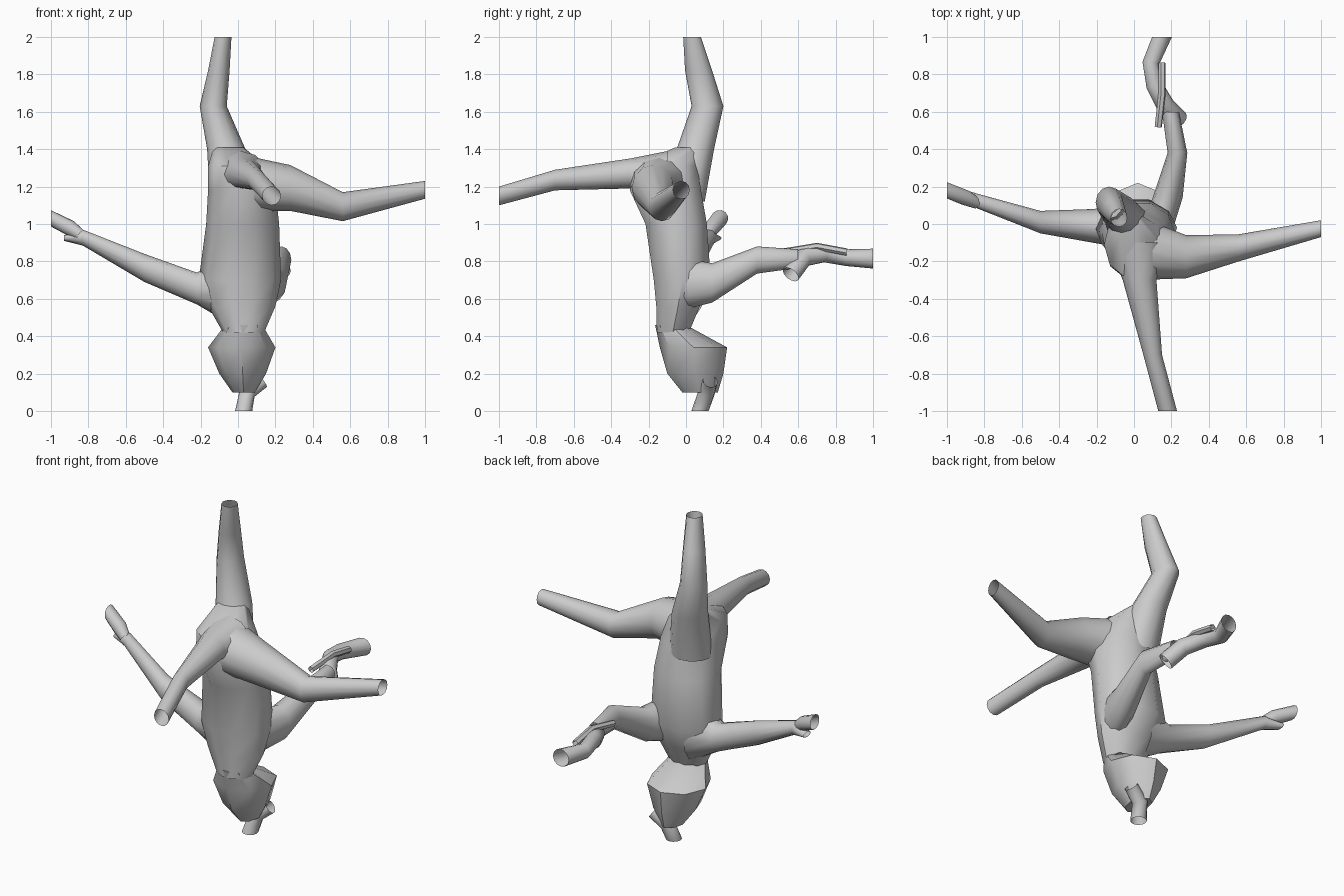
import bpy, bmesh, math
from mathutils import Vector

if "Cube" in bpy.data.objects:
    bpy.data.objects.remove(bpy.data.objects["Cube"])


def finish(name, bm, rings, cap_start, cap_end):
    n = len(rings[0])
    for a, b in zip(rings, rings[1:]):
        for i in range(n):
            bm.faces.new((a[i], a[(i + 1) % n], b[(i + 1) % n], b[i]))
    if cap_start:
        bm.faces.new(rings[0])
    if cap_end:
        bm.faces.new(rings[-1])
    bmesh.ops.recalc_face_normals(bm, faces=bm.faces)
    me = bpy.data.meshes.new(name)
    bm.to_mesh(me)
    bm.free()
    ob = bpy.data.objects.new(name, me)
    bpy.context.collection.objects.link(ob)
    bpy.ops.object.select_all(action='DESELECT')
    ob.select_set(True)
    bpy.context.view_layer.objects.active = ob
    bpy.ops.object.shade_smooth_by_angle(angle=math.radians(45))
    return ob


def loft(name, axis, rows, n=12, cap_start=False, cap_end=False):
    """Elliptical sections across an axis: (position, a0, a1, b0, b1)."""
    bm = bmesh.new()
    a, b = [i for i in range(3) if i != axis]
    rings = []
    for t, a0, a1, b0, b1 in rows:
        ring = []
        for i in range(n):
            ang = math.tau * i / n
            co = [0, 0, 0]
            co[axis] = t
            co[a] = (a0 + a1) / 2 + (a1 - a0) / 2 * math.cos(ang)
            co[b] = (b0 + b1) / 2 + (b1 - b0) / 2 * math.sin(ang)
            ring.append(bm.verts.new(co))
        rings.append(ring)
    return finish(name, bm, rings, cap_start, cap_end)


def tube(name, pts, radii, n=12, end_dir=None):
    """Round tube along a bent path, open at both ends."""
    bm = bmesh.new()
    pts = [Vector(p) for p in pts]
    rings, side = [], None
    for k, p in enumerate(pts):
        d = (pts[min(k + 1, len(pts) - 1)] - pts[max(k - 1, 0)]).normalized()
        if end_dir and k == len(pts) - 1:
            d = Vector(end_dir)
        ref = side if side else d.orthogonal()
        side = (ref - d * ref.dot(d)).normalized()
        up = d.cross(side)
        rings.append([bm.verts.new(p + radii[k] * (side * math.cos(math.tau * i / n)
                      + up * math.sin(math.tau * i / n))) for i in range(n)])
    return finish(name, bm, rings, False, False)


X, Y, Z = 0, 1, 2

# Torso, neck to pelvis
loft("torso", Z, [(.42, -.08, .14, -.16, .02), (.56, -.16, .2, -.165, .08),
                  (.7, -.21, .23, -.18, .14), (1.0, -.17, .22, -.225, .12),
                  (1.18, -.16, .2, -.31, .09), (1.31, -.16, .15, -.29, .07),
                  (1.41, -.13, .03, -.06, .09)], 10, True, True)

# Head and short bent tube below it
loft("head", Z, [(.1, -.03, .09, -.02, .17), (.2, -.1, .15, -.1, .2),
                 (.34, -.16, .2, -.14, .22), (.46, -.07, .13, -.165, .0)], 8, True, True)
tube("head_tube", [(.13, .13, .16), (.05, .11, .1), (.03, .075, 0)],
     [.04, .045, .046], end_dir=(0, 0, -1))

# Three legs
loft("upper_leg", Z, [(1.12, -.15, .1, -.12, .1), (1.4, -.165, .04, -.05, .15),
                      (1.63, -.205, -.06, .03, .2), (1.82, -.16, -.045, -.005, .14),
                      (2, -.125, -.035, -.015, .08)])
loft("front_leg", Y, [(-.1, -.14, .17, 1.08, 1.39), (-.3, -.06, .12, 1.19, 1.35),
                      (-.7, .05, .15, 1.18, 1.29), (-1, .13, .23, 1.1, 1.2)])
loft("side_leg", X, [(.02, -.3, .04, 1.07, 1.37), (.28, -.29, -.06, 1.07, 1.315),
                     (.56, -.2, -.055, 1.015, 1.17), (1, -.07, .02, 1.135, 1.23)])

# Arm to the left with its open hand
loft("left_arm", X, [(-.05, -.13, .1, .47, .83), (-.22, -.1, .08, .57, .74),
                     (-.5, -.05, .07, .69, .84), (-.83, .08, .16, .885, .97),
                     (-.93, .12, .19, .91, .94)])
tube("left_hand", [(-.84, .11, .94), (-.9, .14, .98), (-1, .18, 1.03)],
     [.03, .042, .045], end_dir=(-1, 0, 0))

# Arm to the back with its curled hand and thumb
loft("back_arm", Y, [(-.02, .03, .21, .54, .82), (.14, .1, .26, .58, .79),
                     (.38, .18, .285, .735, .88), (.6, .15, .24, .765, .865)])
tube("back_hand", [(.24, .56, .73), (.17, .63, .82), (.11, .74, .84),
                   (.09, .86, .82), (.15, 1, .815)],
     [.05, .05, .045, .045, .053], end_dir=(0, 1, 0))
tube("back_thumb", [(.15, .86, .85), (.15, .7, .88), (.13, .52, .85)], [.02, .02, .02], 6)
